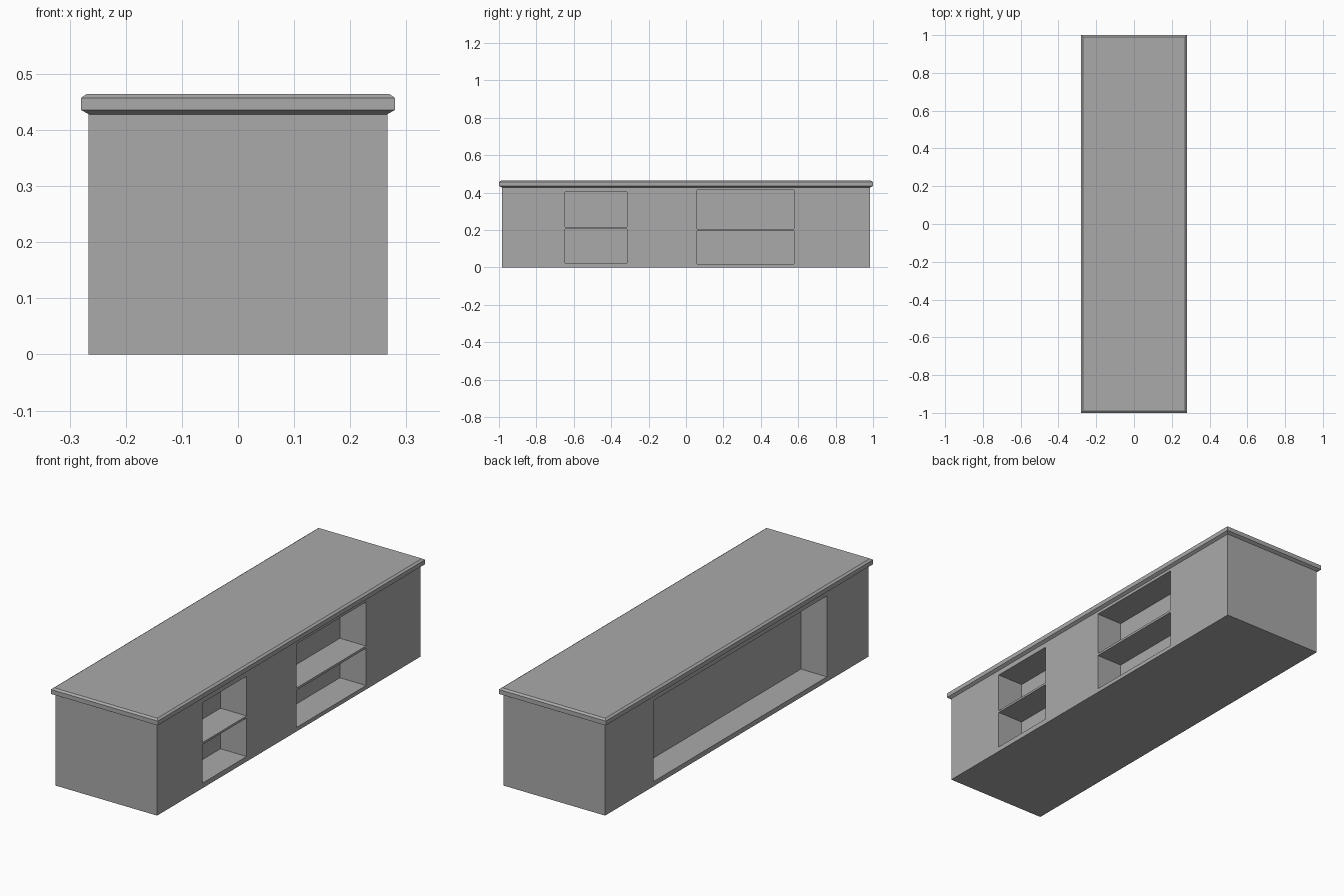
import bpy
import bmesh
from mathutils import Vector

old = bpy.data.objects.get("Cube")
if old:
    bpy.data.objects.remove(old, do_unlink=True)

# Single flat grey
grey = bpy.data.materials.new("counter grey")
grey.use_nodes = True
colour = (0.4, 0.4, 0.4, 1)
grey.diffuse_color = colour
grey.node_tree.nodes["Principled BSDF"].inputs["Base Color"].default_value = colour

HALF_X, HALF_Y, BODY_TOP = 0.266, 0.985, 0.428
NICHE_DEPTH = 0.137


def make_object(name, bm):
    bmesh.ops.recalc_face_normals(bm, faces=bm.faces[:])
    mesh = bpy.data.meshes.new(name)
    bm.to_mesh(mesh)
    bm.free()
    mesh.materials.append(grey)
    obj = bpy.data.objects.new(name, mesh)
    bpy.context.collection.objects.link(obj)
    return obj


def box(name, low, high):
    low, high = Vector(low), Vector(high)
    bm = bmesh.new()
    bmesh.ops.create_cube(bm, size=1)
    bmesh.ops.scale(bm, vec=high - low, verts=bm.verts)
    bmesh.ops.translate(bm, vec=(low + high) / 2, verts=bm.verts)
    return make_object(name, bm)


def cut_niche(target, side, y0, y1, z0, z1):
    """Carve a recess into the long face on the given side (+1 or -1)."""
    xs = sorted((side * (HALF_X - NICHE_DEPTH), side * (HALF_X + 0.1)))
    cutter = box("niche_cutter", (xs[0], y0, z0), (xs[1], y1, z1))
    cutter.hide_render = True
    mod = target.modifiers.new("niche", 'BOOLEAN')
    mod.operation = 'DIFFERENCE'
    mod.solver = 'EXACT'
    mod.object = cutter
    bpy.context.view_layer.objects.active = target
    bpy.ops.object.modifier_apply(modifier=mod.name)
    bpy.data.objects.remove(cutter, do_unlink=True)


# Counter body
body = box("counter_body", (-HALF_X, -HALF_Y, 0), (HALF_X, HALF_Y, BODY_TOP))

# Shelved niches on the left side: the material between each pair is the shelf
for y0, y1, z0, shelf_low, shelf_high, z1 in (
        (-0.647, -0.315, 0.024, 0.206, 0.216, 0.404),
        (0.059, 0.578, 0.019, 0.195, 0.206, 0.414)):
    cut_niche(body, 1, y0, y1, z0, shelf_low)
    cut_niche(body, 1, y0, y1, shelf_high, z1)

# Long open niche on the right side
cut_niche(body, -1, -0.675, 0.622, 0.023, 0.406)

# Worktop with bevelled upper and lower edges, stacked as rectangular rings
bm = bmesh.new()
rings = []
for inset, z in ((0.014, BODY_TOP), (0, 0.436), (0, 0.457), (0.01, 0.464)):
    x, y = 0.28 - inset, 1 - inset
    rings.append([bm.verts.new((sx * x, sy * y, z))
                  for sx, sy in ((-1, -1), (1, -1), (1, 1), (-1, 1))])
for lower, upper in zip(rings, rings[1:]):
    for i in range(4):
        j = (i + 1) % 4
        bm.faces.new((lower[i], lower[j], upper[j], upper[i]))
bm.faces.new(rings[0])
bm.faces.new(rings[-1])
make_object("worktop", bm)
